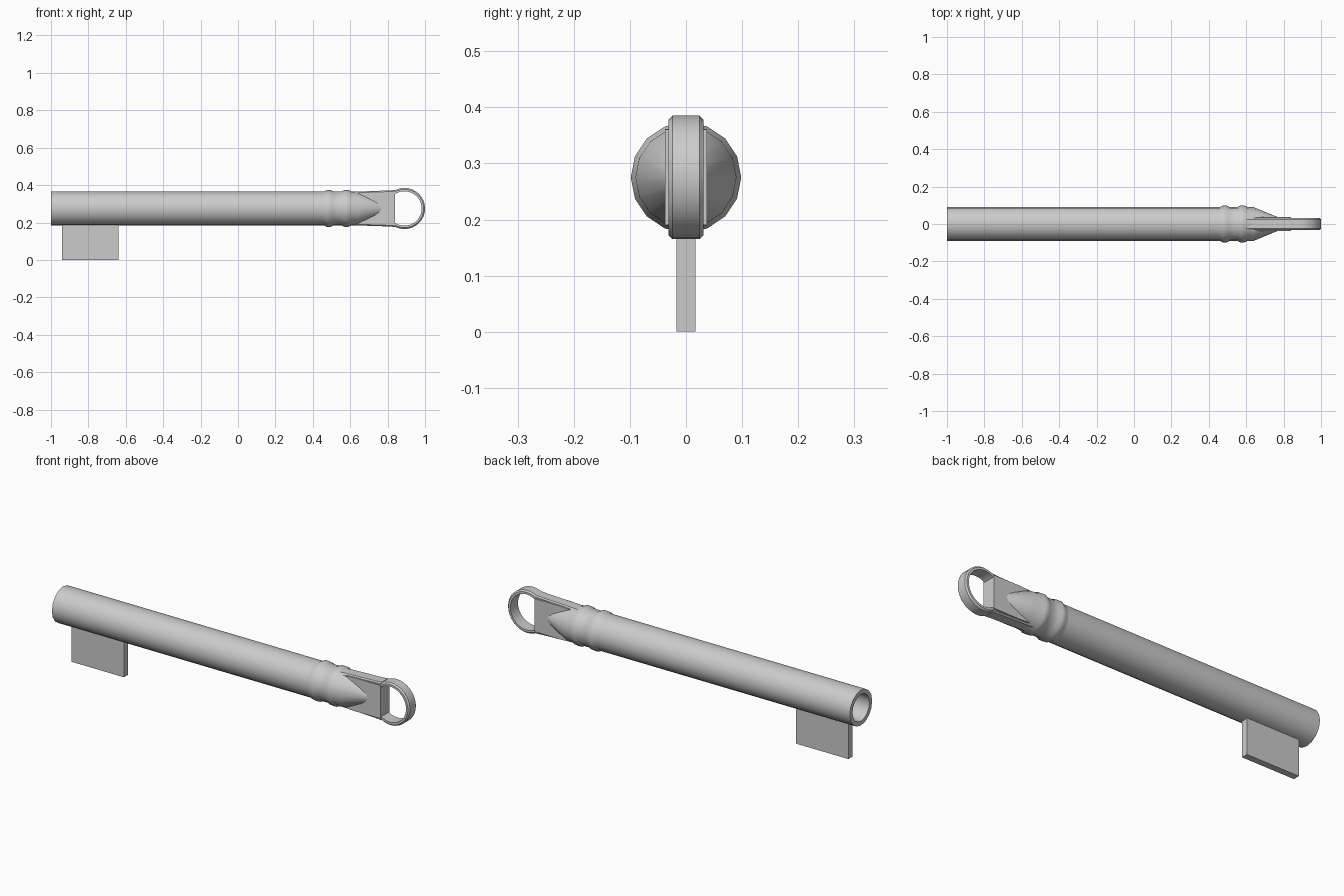
import bpy, bmesh, math

cube = bpy.data.objects.get("Cube")
if cube:
    bpy.data.objects.remove(cube, do_unlink=True)

AXIS_Z = 0.275
SIDES = 16

grey = bpy.data.materials.new("light grey")
grey.use_nodes = True
GREY = (0.6, 0.6, 0.6, 1)
grey.diffuse_color = GREY
grey.node_tree.nodes["Principled BSDF"].inputs["Base Color"].default_value = GREY


def finish(name, bm, angle=35):
    bmesh.ops.remove_doubles(bm, verts=bm.verts, dist=1e-5)
    bmesh.ops.recalc_face_normals(bm, faces=bm.faces)
    mesh = bpy.data.meshes.new(name)
    bm.to_mesh(mesh)
    bm.free()
    mesh.materials.append(grey)
    obj = bpy.data.objects.new(name, mesh)
    bpy.context.collection.objects.link(obj)
    bpy.ops.object.select_all(action='DESELECT')
    obj.select_set(True)
    bpy.context.view_layer.objects.active = obj
    bpy.ops.object.shade_smooth_by_angle(angle=math.radians(angle))
    return obj


def lathe(name, rows, place, sides, closed=False):
    """Revolve (along, radius) rows; place(along, a, b) sets the axis."""
    bm = bmesh.new()
    loops = []
    for along, radius in rows:
        angles = [2 * math.pi * i / sides for i in range(sides)]
        loops.append([bm.verts.new(place(along, radius * math.cos(t), radius * math.sin(t)))
                      for t in angles])
    pairs = list(zip(loops, loops[1:]))
    if closed:
        pairs.append((loops[-1], loops[0]))
    for a, b in pairs:
        for i in range(sides):
            j = (i + 1) % sides
            bm.faces.new((a[i], a[j], b[j], b[i]))
    return finish(name, bm)


def slab(name, outline, half_width, bevel=0):
    """Extrude an x-z outline symmetrically across y."""
    bm = bmesh.new()
    face = bm.faces.new([bm.verts.new((x, -half_width, z)) for x, z in outline])
    new = bmesh.ops.extrude_face_region(bm, geom=[face])["geom"]
    verts = [v for v in new if isinstance(v, bmesh.types.BMVert)]
    bmesh.ops.translate(bm, verts=verts, vec=(0, 2 * half_width, 0))
    if bevel:
        edges = [e for e in bm.edges if abs(e.verts[0].co.y - e.verts[1].co.y) < 1e-6
                 and abs(e.verts[0].co.z - e.verts[1].co.z) < 0.05]
        bmesh.ops.bevel(bm, geom=edges, offset=bevel, segments=1, affect='EDGES')
    return finish(name, bm, 25)


def mirrored(half):
    """Close an upper (x, height) outline with its reflection about the axis."""
    return ([(x, AXIS_Z + h) for x, h in half]
            + [(x, AXIS_Z - h) for x, h in reversed(half)])


# Hollow tube with two raised bands and a tapering nose
R, BAND = 0.0915, 0.0985
rows = [(0.45, 0.0), (0.45, 0.069), (-1, 0.069), (-1, R), (0.45, R)]
for centre in (0.485, 0.58):
    rows += [(centre - 0.025, R), (centre - 0.01, BAND),
             (centre + 0.01, BAND), (centre + 0.025, R)]
rows += [(0.64, 0.09), (0.77, 0.036), (0.79, 0.0)]
lathe("tube", rows, lambda s, a, b: (s, a, AXIS_Z + b), SIDES)

# Flattened neck: inner web and narrower chamfered strap
slab("neck_web", mirrored([(0.63, 0.083), (0.70, 0.086), (0.84, 0.085)]), 0.037)
slab("neck_strap", mirrored([(0.60, 0.088), (0.68, 0.092), (0.80, 0.096), (0.84, 0.099)]),
     0.031, 0.006)

# Eyelet ring with chamfered rims
ring = [(-0.031, 0.092), (-0.031, 0.103), (-0.024, 0.11),
        (0.024, 0.11), (0.031, 0.103), (0.031, 0.092)]
lathe("eyelet_ring", ring, lambda s, a, b: (0.89 + a, s, AXIS_Z + b), 32, closed=True)

# Flat fin under the open end
slab("fin", [(-0.94, 0), (-0.64, 0), (-0.64, 0.195), (-0.94, 0.195)], 0.017)
